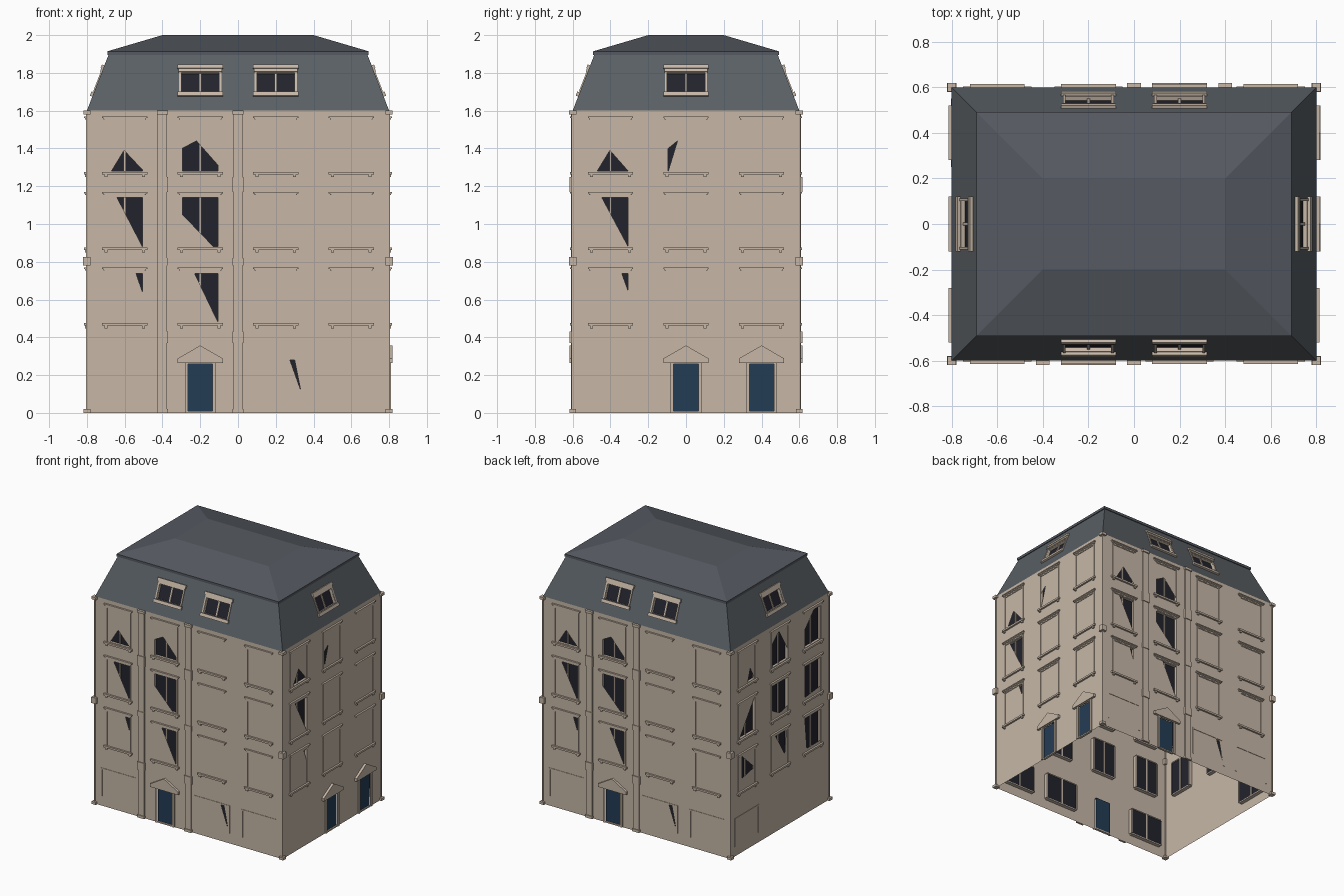
import bpy, bmesh, math
from mathutils import Matrix, Vector

if "Cube" in bpy.data.objects:
    bpy.data.objects.remove(bpy.data.objects["Cube"])


def lin(c):
    return c / 12.92 if c <= 0.04045 else ((c + 0.055) / 1.055) ** 2.4


def material(name, r, g, b):
    m = bpy.data.materials.new(name)
    m.diffuse_color = (lin(r), lin(g), lin(b), 1)
    m.use_nodes = True
    m.node_tree.nodes["Principled BSDF"].inputs["Base Color"].default_value = m.diffuse_color
    return m


STONE = material("warm_stone", .78, .72, .655)
SLATE = material("slate_slope", .35, .375, .395)
CAP = material("slate_top", .335, .35, .38)
GLASS = material("dark_glass", .135, .135, .175)
BLUE = material("blue_door", .14, .235, .33)


def finish(name, bm, mat):
    me = bpy.data.meshes.new(name)
    bm.to_mesh(me)
    bm.free()
    me.materials.append(mat)
    ob = bpy.data.objects.new(name, me)
    bpy.context.collection.objects.link(ob)
    return ob


def box(bm, M, x0, x1, y0, y1, z0, z1):
    S = Matrix.Diagonal((x1 - x0, y1 - y0, z1 - z0, 1))
    T = Matrix.Translation(((x0 + x1) / 2, (y0 + y1) / 2, (z0 + z1) / 2))
    bmesh.ops.create_cube(bm, size=1, matrix=M @ T @ S)


def sheet(name, M, outline, holes, mat):
    """Flat panel in the local xz plane with polygonal openings."""
    bm = bmesh.new()
    edges = []
    for loop in [outline] + holes:
        vs = [bm.verts.new((p[0], 0, p[1])) for p in loop]
        edges += [bm.edges.new((vs[i - 1], vs[i])) for i in range(len(vs))]
    bmesh.ops.triangle_fill(bm, edges=edges, use_beauty=True, normal=(0, -1, 0))
    for f in bm.faces:
        f.normal_update()
        if f.normal.y > 0:
            f.normal_flip()
    bm.transform(M)
    finish(name, bm, mat)


def rect(t, hw, z0, z1):
    return [(t - hw, z0), (t + hw, z0), (t + hw, z1), (t - hw, z1)]


def recess(trim, glass, M, t, hw, z0, z1):
    """Reveal, glass and centre bar set behind the wall."""
    box(glass, M, t - hw, t + hw, .02, .026, z0, z1)
    for s in (-1, 1):
        a, b = sorted((t + s * hw, t + s * (hw + .008)))
        box(trim, M, a, b, .001, .03, z0, z1)
    box(trim, M, t - hw, t + hw, .001, .03, z0 - .008, z0)
    box(trim, M, t - hw, t + hw, .001, .03, z1, z1 + .008)
    box(trim, M, t - .006, t + .006, .012, .03, z0, z1)


def surround(trim, M, t, hw, z0, z1, w=.012, d=.004):
    """Thin raised strip around an opening."""
    for s in (-1, 1):
        a, b = sorted((t + s * hw, t + s * (hw + w)))
        box(trim, M, a, b, -d, 0, z0, z1)
    box(trim, M, t - hw - w, t + hw + w, -d, 0, z1, z1 + w)


def window(trim, glass, M, t, z0, z1):
    recess(trim, glass, M, t, .095, z0, z1)
    surround(trim, M, t, .095, z0, z1)
    box(trim, M, t - .12, t + .12, -.014, 0, z0 - .018, z0 - .004)   # sill
    for s in (-1, 1):                                              # brackets
        box(trim, M, t + s * .1 - .008, t + s * .1 + .008, -.01, 0, z0 - .032, z0 - .018)
    for k, w in enumerate((.106, .113, .12)):                      # stepped lintel
        box(trim, M, t - w, t + w, -.006 - .004 * k, 0, z1 + .006 + .008 * k, z1 + .014 + .008 * k)


def door(trim, leaf, M, t):
    box(leaf, M, t - .065, t + .065, .004, .012, .01, .26)
    surround(trim, M, t, .065, 0, .26, .016, .01)
    box(trim, M, t - .065, t + .065, -.006, .012, 0, .01)
    box(trim, M, t - .12, t + .12, -.018, 0, .265, .288)
    prof = [(-.12, .288), (.12, .288), (0, .357)]                  # pediment
    a = [trim.verts.new(M @ Vector((t + x, -.018, z))) for x, z in prof]
    b = [trim.verts.new(M @ Vector((t + x, 0, z))) for x, z in prof]
    trim.faces.new(a)
    trim.faces.new(b[::-1])
    for i in range(3):
        trim.faces.new((a[i - 1], b[i - 1], b[i], a[i]))


def pilaster(trim, M, t):
    box(trim, M, t - .025, t + .025, -.01, 0, 0, 1.6)
    for z0, z1, w, d in ((0, .02, .03, .016), (.37, .43, .03, .016), (.78, .82, .028, .014),
                         (1.17, 1.25, .03, .016), (1.58, 1.6, .03, .018)):
        box(trim, M, t - w, t + w, -d, 0, z0, z1)


# Visible openings in each wall (position along wall, height)
LONG = [[(-.67, 1.28), (-.5, 1.28), (-.603, 1.39)],
        [(-.295, 1.28), (-.105, 1.28), (-.105, 1.31), (-.22, 1.44), (-.295, 1.4)],
        [(-.64, 1.139), (-.506, .88), (-.506, 1.139)],
        [(-.294, 1.139), (-.294, 1.05), (-.13, .88), (-.106, .88), (-.106, 1.139)],
        [(-.54, .739), (-.506, .64), (-.506, .739)],
        [(-.23, .739), (-.106, .48), (-.106, .739)],
        [(.275, .279), (.332, .12), (.3, .279)]]
RIGHT = [[(-.47, 1.28), (-.306, 1.28), (-.403, 1.39)],
         [(-.094, 1.28), (-.045, 1.44), (-.094, 1.4)],
         [(-.445, 1.139), (-.306, .88), (-.306, 1.139)],
         [(-.34, .739), (-.306, .645), (-.306, .739)]]
LEFT = [[(-.39, 1.28), (-.306, 1.28), (-.36, 1.38)],
        [(-.094, 1.28), (.094, 1.28), (.094, 1.36), (-.01, 1.53), (-.094, 1.46)],
        [(.306, 1.28), (.494, 1.28), (.494, 1.539), (.42, 1.539), (.306, 1.42)],
        [(-.494, .88), (-.306, .88), (-.306, 1.139)],
        [(-.094, .95), (0, .9), (.094, .92), (.094, 1.139), (-.094, 1.139)],
        [(.306, .9), (.494, .92), (.494, 1.139), (.306, 1.139)],
        [(-.46, .57), (-.31, .6), (-.46, .739)],
        [(-.05, .739), (.06, .56), (.08, .739)],
        [(.306, .739), (.33, .5), (.494, .5), (.494, .739)]]

B4, B3 = (-.6, -.2, .2, .6), (-.4, 0, .4)
# name, quarter turns, half width, distance, bays, doors, ground windows, pilasters, dormers, holes
SIDES = [("front", 0, .8, .6, B4, (-.2,), (-.6, .2, .6), (-.4, 0), (-.2, .2), LONG),
         ("right", 1, .6, .8, B3, (0, .4), (), (), (0,), RIGHT),
         ("back", 2, .8, .6, B4, (-.2,), (-.6, .2, .6), (-.4, 0), (-.2, .2), LONG),
         ("left", 3, .6, .8, B3, (), (-.4,), (), (0,), LEFT)]
RUN, RISE = .115, .297
SLOPE = math.hypot(RUN, RISE)

for name, q, W, D, bays, doors, lows, pils, dorms, holes in SIDES:
    M = Matrix.Rotation(q * math.pi / 2, 4, 'Z') @ Matrix.Translation((0, -D, 0))
    trim, glass, leaf = bmesh.new(), bmesh.new(), bmesh.new()
    # wall with openings
    sheet(name + "_wall", M, rect(0, W, 0, 1.6),
          holes + [rect(t, .065, .01, .26) for t in doors], STONE)
    for t in bays:
        for z0, z1 in ((.48, .74), (.88, 1.14), (1.28, 1.54)):
            window(trim, glass, M, t, z0, z1)
    for t in lows:
        recess(trim, glass, M, t, .135, .08, .28)
        surround(trim, M, t, .138, .075, .28, .012, .003)
    for t in doors:
        door(trim, leaf, M, t)
    for t in pils:
        pilaster(trim, M, t)
    # mansard slope with tilted dormer windows
    R = M @ Matrix.Translation((0, 0, 1.6)) @ Matrix.Rotation(-math.atan2(RUN, RISE), 4, 'X')
    sheet(name + "_roof_slope", R, [(-W, 0), (W, 0), (W - RUN, SLOPE), (RUN - W, SLOPE)],
          [rect(t, .1, .107, .215) for t in dorms], SLATE)
    for t in dorms:
        recess(trim, glass, R, t, .1, .107, .215)
        surround(trim, R, t, .1, .107, .215, .012, .006)
        box(trim, R, t - .12, t + .12, -.014, 0, .08, .104)
        box(trim, R, t - .114, t + .114, -.01, 0, .218, .236)
        box(trim, R, t - .12, t + .12, -.014, 0, .236, .257)
    bmesh.ops.recalc_face_normals(trim, faces=trim.faces[:])
    finish(name + "_stone_trim", trim, STONE)
    finish(name + "_window_glass", glass, GLASS)
    if doors:
        finish(name + "_doors", leaf, BLUE)
    else:
        leaf.free()

# corner posts with bands
posts = bmesh.new()
for x in (-.8, .8):
    for y in (-.6, .6):
        for z0, z1, h in ((0, 1.6, .005), (0, .02, .018), (.78, .825, .02), (1.58, 1.6, .019)):
            box(posts, Matrix.Identity(4), x - h, x + h, y - h, y + h, z0, z1)
finish("corner_posts", posts, STONE)

# upper roof: small lip, then shallow hips to a flat top
bm = bmesh.new()
rings = [[bm.verts.new((sx * a, sy * b, z)) for sx, sy in ((-1, -1), (1, -1), (1, 1), (-1, 1))]
         for a, b, z in ((.684, .484, 1.895), (.692, .492, 1.895), (.692, .492, 1.914), (.4, .2, 2))]
for lo, hi in zip(rings, rings[1:]):
    for i in range(4):
        bm.faces.new((lo[i - 1], lo[i], hi[i], hi[i - 1]))
bm.faces.new(rings[-1])
finish("upper_roof", bm, CAP)
